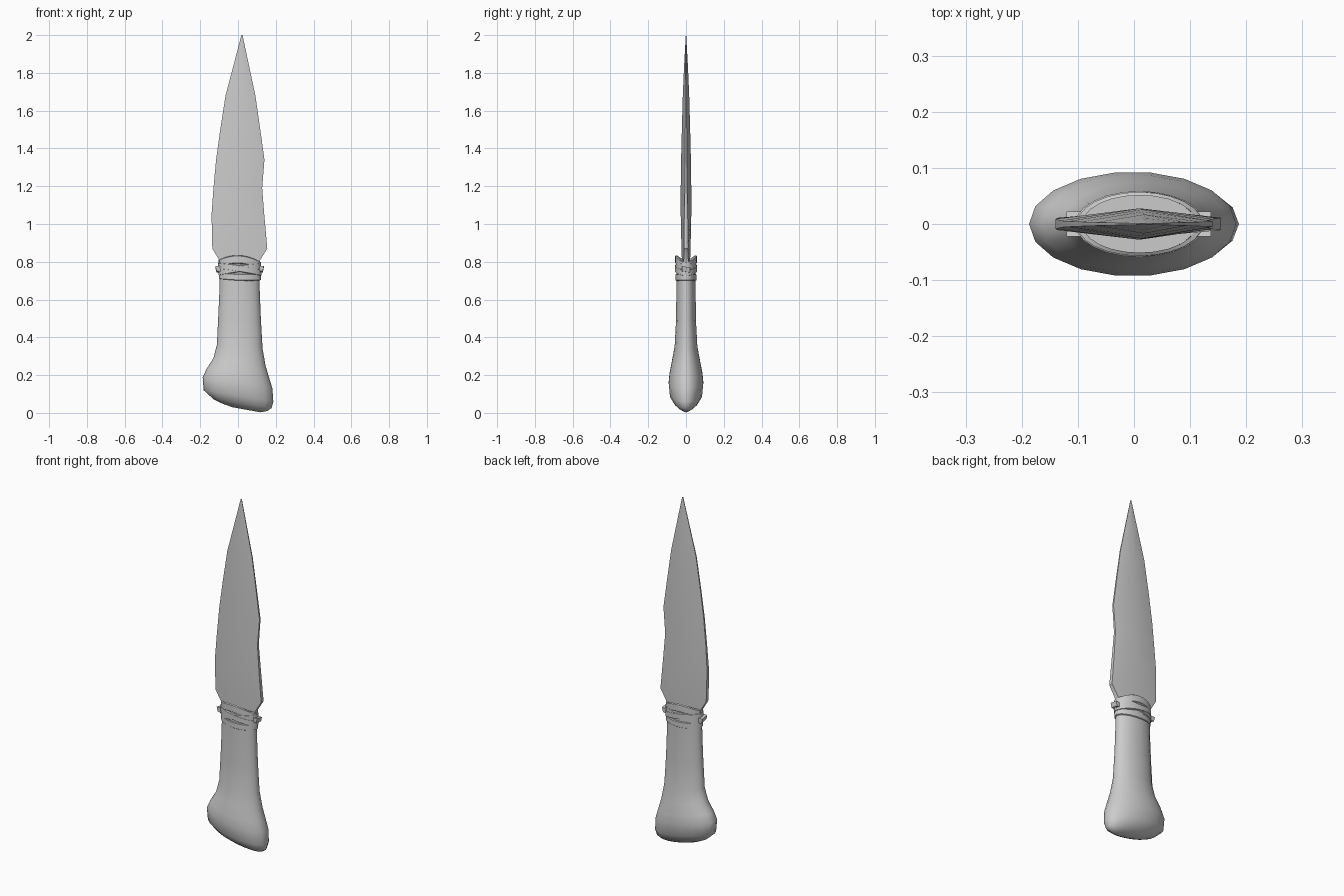
import bpy
import bmesh
from math import sin, cos, pi, radians

if "Cube" in bpy.data.objects:
    bpy.data.objects.remove(bpy.data.objects["Cube"])


def loft(name, rings, closed=False, angle=40):
    """Skin equal-sized rings; cap the ends unless the loft closes on itself."""
    bm = bmesh.new()
    rows = [[bm.verts.new(p) for p in ring] for ring in rings]
    n = len(rows[0])
    for i in range(len(rows) if closed else len(rows) - 1):
        a, b = rows[i], rows[(i + 1) % len(rows)]
        for j in range(n):
            k = (j + 1) % n
            bm.faces.new((a[j], a[k], b[k], b[j]))
    if not closed:
        bm.faces.new(rows[0])
        bm.faces.new(rows[-1])
    bmesh.ops.recalc_face_normals(bm, faces=bm.faces)
    mesh = bpy.data.meshes.new(name)
    bm.to_mesh(mesh)
    bm.free()
    ob = bpy.data.objects.new(name, mesh)
    bpy.context.collection.objects.link(ob)
    bpy.ops.object.select_all(action='DESELECT')
    ob.select_set(True)
    bpy.context.view_layer.objects.active = ob
    bpy.ops.object.shade_smooth_by_angle(angle=radians(angle))
    return ob


def tilted_ellipse(xl, zl, xr, zr, depth, sides=18):
    """Ellipse spanning a left and a right outline point."""
    cx, cz, dx, dz = (xl + xr) / 2, (zl + zr) / 2, (xr - xl) / 2, (zr - zl) / 2
    angles = [2 * pi * i / sides for i in range(sides)]
    return [(cx + dx * cos(a), depth * sin(a), cz + dz * cos(a)) for a in angles]


# Handle with a slanted, swollen pommel: left x, z, right x, z, half depth
handle = [
    (-0.095, 0.805, 0.112, 0.805, 0.052),
    (-0.098, 0.65, 0.115, 0.65, 0.052),
    (-0.105, 0.50, 0.121, 0.50, 0.053),
    (-0.112, 0.36, 0.130, 0.34, 0.061),
    (-0.130, 0.29, 0.146, 0.25, 0.076),
    (-0.165, 0.235, 0.165, 0.185, 0.088),
    (-0.187, 0.19, 0.182, 0.13, 0.093),
    (-0.182, 0.12, 0.187, 0.06, 0.086),
    (-0.130, 0.073, 0.178, 0.025, 0.062),
    (-0.085, 0.05, 0.155, 0.01, 0.040),
    (-0.03, 0.03, 0.12, 0.003, 0.018),
]
loft("handle", [tilted_ellipse(*r) for r in handle], angle=60)

# Blade and tang: z, left x, ridge x, right x, half thickness at edge and ridge
blade = [
    (0.74, -0.105, 0.01, 0.125, 0.012, 0.020),
    (0.79, -0.100, 0.01, 0.115, 0.012, 0.022),
    (0.81, -0.100, 0.01, 0.118, 0.012, 0.022),
    (0.87, -0.136, 0.01, 0.155, 0.011, 0.024),
    (1.05, -0.140, 0.01, 0.139, 0.009, 0.028),
    (1.19, -0.130, 0.01, 0.128, 0.006, 0.028),
    (1.34, -0.116, 0.015, 0.140, 0.005, 0.026),
    (1.50, -0.094, 0.015, 0.118, 0.004, 0.022),
    (1.68, -0.066, 0.018, 0.092, 0.003, 0.017),
    (1.84, -0.024, 0.02, 0.058, 0.002, 0.010),
    (2.00, 0.018, 0.021, 0.024, 0.001, 0.001),
]
loft("blade", [[(l, -e, z), (m, -t, z), (r, -e, z), (r, e, z), (m, t, z), (l, e, z)]
               for z, l, m, r, e, t in blade], angle=25)


def binding(name, z, height, tilt, arch, grow, sides=24):
    """Flat strap around the neck, sloping in x and arching over the faces."""
    rings = []
    for i in range(sides):
        a = 2 * pi * i / sides
        zc = z + tilt * cos(a) + arch * sin(a) ** 2
        ring = []
        for g, h in ((0, -1), (grow, -0.8), (grow, 0.8), (0, 1)):
            ring.append((0.01 + (0.102 + g) * cos(a), (0.051 + g * 0.6) * sin(a),
                         zc + h * height / 2))
        rings.append(ring)
    return loft(name, rings, closed=True)


# Crossing straps that lash the tang into the handle
binding("upper_strap", 0.785, 0.045, -0.006, 0.027, 0.010)
binding("falling_strap", 0.760, 0.036, -0.018, 0.004, 0.013)
binding("rising_strap", 0.760, 0.036, 0.016, 0.004, 0.011)
binding("lower_strap", 0.722, 0.036, -0.004, -0.004, 0.009)

# Strap ends poking out at both sides of the neck
for side, x in (("left", -0.110), ("right", 0.127)):
    s = -1 if x < 0 else 1
    loft(side + "_strap_end", [[(x - s * 0.02, y, z - 0.016), (x + s * 0.004, y, z - 0.014),
                                (x + s * 0.010, y, z + 0.012), (x - s * 0.02, y, z + 0.012)]
                               for y, z in ((-0.022, 0.765), (0.022, 0.757))])
